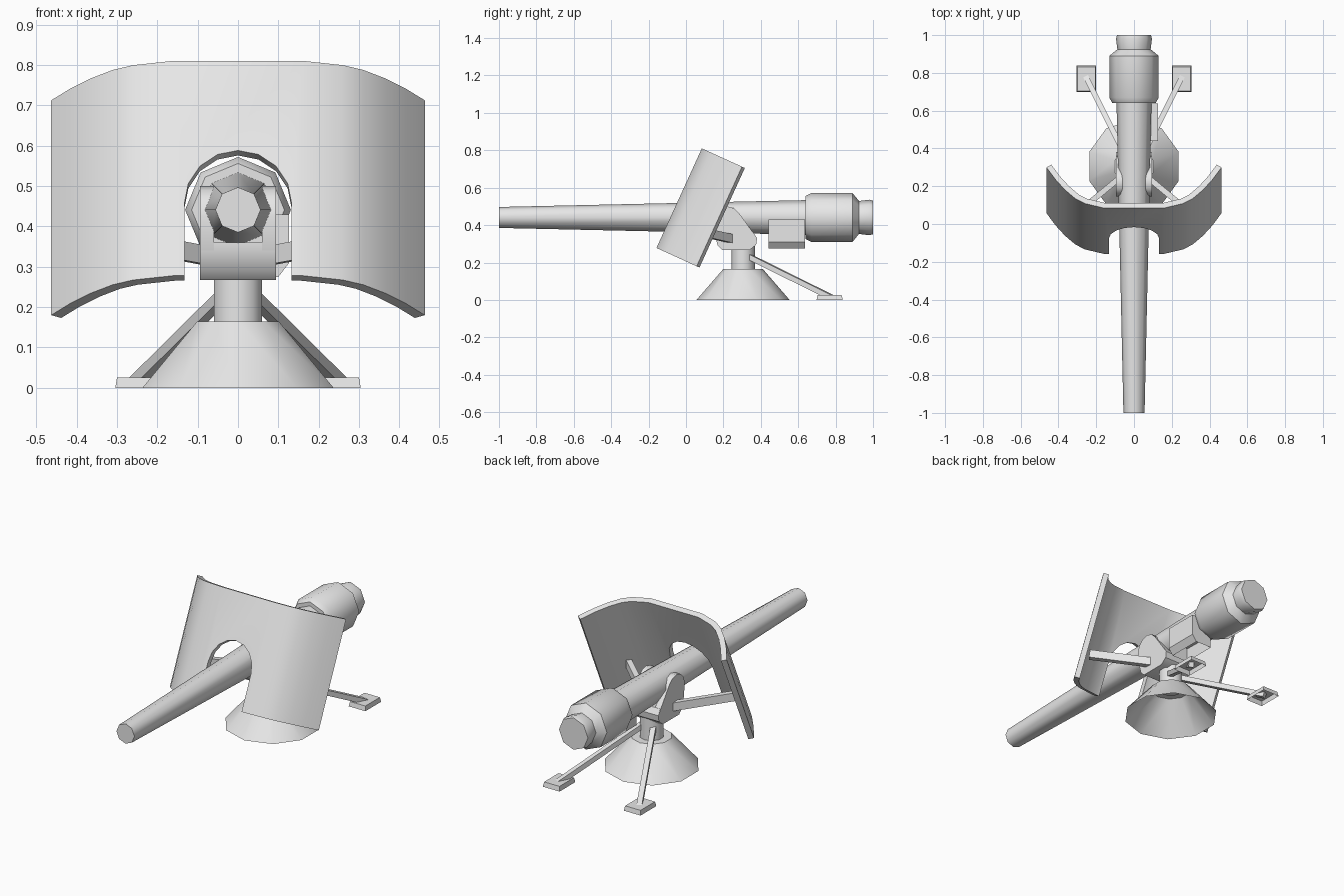
import bpy, bmesh, math
from mathutils import Vector, Matrix

cube = bpy.data.objects.get("Cube")
if cube:
    bpy.data.objects.remove(cube, do_unlink=True)

grey = bpy.data.materials.new("light grey metal")
grey.use_nodes = True
GREY = (0.8, 0.8, 0.8, 1)
grey.diffuse_color = GREY
grey.node_tree.nodes["Principled BSDF"].inputs["Base Color"].default_value = GREY


def finish(name, bm, smooth=None, solid=0, recalc=True):
    """Turn a bmesh into a named object, optionally thickened and smoothed."""
    if recalc:
        bmesh.ops.recalc_face_normals(bm, faces=bm.faces)
    mesh = bpy.data.meshes.new(name)
    bm.to_mesh(mesh)
    bm.free()
    mesh.materials.append(grey)
    obj = bpy.data.objects.new(name, mesh)
    bpy.context.collection.objects.link(obj)
    bpy.ops.object.select_all(action='DESELECT')
    obj.select_set(True)
    bpy.context.view_layer.objects.active = obj
    if solid:
        mod = obj.modifiers.new("thickness", 'SOLIDIFY')
        mod.thickness = solid
        mod.offset = -1
        mod.use_even_offset = True
        bpy.ops.object.modifier_apply(modifier=mod.name)
    if smooth:
        bpy.ops.object.shade_smooth_by_angle(angle=math.radians(smooth))
    return obj


def lathe(name, profile, sides, matrix, caps=(True, True), smooth=50):
    """Rings of (height, radius) with a vertex on local y, placed by matrix."""
    bm = bmesh.new()
    rings = []
    for h, r in profile:
        angles = [math.tau * i / sides for i in range(sides)]
        rings.append([bm.verts.new(matrix @ Vector((r * math.sin(a), r * math.cos(a), h)))
                      for a in angles])
    for low, high in zip(rings, rings[1:]):
        for i in range(sides):
            j = (i + 1) % sides
            bm.faces.new((low[i], low[j], high[j], high[i]))
    if caps[0]:
        bm.faces.new(rings[0])
    if caps[1]:
        bm.faces.new(rings[-1])
    return finish(name, bm, smooth)


def prism(name, outline, depth, to_point, smooth=None, skip=()):
    """Extrude a 2D outline between two depths; skip leaves side faces open."""
    bm = bmesh.new()
    ends = [[bm.verts.new(to_point(a, b, d)) for a, b in outline] for d in depth]
    n = len(outline)
    for ring in ends:
        bm.faces.new(ring)
    for i in range(n):
        if i not in skip:
            j = (i + 1) % n
            bm.faces.new((ends[0][i], ends[0][j], ends[1][j], ends[1][i]))
    return finish(name, bm, smooth)


def beam(name, start, end, width, height):
    """Rectangular bar between two points."""
    start, end = Vector(start), Vector(end)
    along = (end - start).normalized()
    side = along.cross(Vector((0, 0, 1))).normalized()
    up = side.cross(along)
    corners = [(-width / 2, -height / 2), (width / 2, -height / 2),
               (width / 2, height / 2), (-width / 2, height / 2)]
    return prism(name, corners, (0, (end - start).length),
                 lambda a, b, d: start + side * a + up * b + along * d)


# Barrel and breech lie along y
AXIS_Z = 0.441
along_y = Matrix.Translation((0, 0, AXIS_Z)) @ Matrix.Rotation(-math.pi / 2, 4, 'X')
lathe("barrel", [(-1, 0.056), (0.66, 0.093)], 8, along_y)
lathe("breech", [(0.64, 0.115), (0.67, 0.131), (0.89, 0.131), (0.925, 0.088),
                 (0.98, 0.095), (1.0, 0.09)], 8, along_y, smooth=46)

# Pedestal: open-bottomed cone and post
PED_Y = 0.305
at_pedestal = Matrix.Translation((0, PED_Y, 0))
lathe("pedestal_base", [(0, 0.249), (0.165, 0.106)], 10, at_pedestal, caps=(False, True))
lathe("pedestal_post", [(0.16, 0.063), (0.29, 0.063)], 10, at_pedestal)

# Cradle: solid base with two rounded cheeks
base = [(0.38, 0.33), (0.375, 0.295), (0.34, 0.267), (0.195, 0.267), (0.17, 0.29), (0.155, 0.34)]
as_side = lambda a, b, d: Vector((d, a, b))
prism("cradle_base", base + [(0.155, 0.36), (0.36, 0.36)], (-0.092, 0.092), as_side, smooth=40)
dome = [(0.22 + 0.075 * math.cos(math.radians(t)), 0.425 + 0.075 * math.sin(math.radians(t)))
        for t in range(180, 29, -30)]
for s, side in ((1, "left"), (-1, "right")):
    prism(f"cradle_cheek_{side}", base + dome, (0.06 * s, 0.094 * s), as_side, smooth=40)

# Ammunition box on the left flank, open underneath
box = [(0.0, 0.275), (0.1, 0.275), (0.127, 0.31), (0.127, 0.43), (0.0, 0.43)]
prism("side_box", box, (0.44, 0.637), lambda a, b, d: Vector((a, d, b)), skip=(0,))

# Shield: tilted curved plate with an arched opening
TILT = math.radians(24.5)
ORIGIN = Vector((0, -0.158, 0.278))
UP = Vector((0, math.sin(TILT), math.cos(TILT)))
BACK = Vector((0, math.cos(TILT), -math.sin(TILT)))
HEIGHT = 0.585
HALF = 0.133


def on_shield(x, depth, s):
    return ORIGIN + Vector((x, 0, 0)) + BACK * depth + UP * s


bm = bmesh.new()
arch = [(-HALF * math.cos(math.pi * i / 8), 0.196 + 0.145 * math.sin(math.pi * i / 8))
        for i in range(9)]
middle = [(-0.16, 0), (-HALF, 0)] + arch + [(HALF, 0), (0.16, 0), (0.16, HEIGHT), (-0.16, HEIGHT)]
verts = [bm.verts.new(on_shield(x, 0, s)) for x, s in middle]
bm.faces.new(verts)
curve = [(0.26, 0.026), (0.31, 0.054), (0.365, 0.105), (0.415, 0.165), (0.463, 0.236)]
for s, low, high in ((1, verts[-3], verts[-2]), (-1, verts[0], verts[-1])):
    for x, depth in curve:
        new_low = bm.verts.new(on_shield(s * x, depth, 0))
        new_high = bm.verts.new(on_shield(s * x, depth, HEIGHT))
        loop = (low, new_low, new_high, high)
        bm.faces.new(loop if s > 0 else loop[::-1])
        low, high = new_low, new_high
bm.normal_update()
for face in bm.faces:
    if face.normal.y > 0:
        face.normal_flip()
finish("shield", bm, smooth=35, solid=0.03, recalc=False)

# Mirrored shield arms, rear legs and hollow feet
for s, side in ((1, "left"), (-1, "right")):
    beam(f"shield_arm_{side}", (0.075 * s, 0.245, 0.327), (0.335 * s, 0.03, 0.375), 0.03, 0.046)
    beam(f"rear_leg_{side}", (0.035 * s, 0.34, 0.23), (0.255 * s, 0.78, 0.012), 0.028, 0.028)
    bm = bmesh.new()
    bmesh.ops.create_cube(bm, size=1)
    for v in bm.verts:
        k = 0.92 if v.co.z > 0 else 1
        v.co = Vector((0.252 * s + v.co.x * 0.104 * k, 0.768 + v.co.y * 0.14 * k,
                       (v.co.z + 0.5) * 0.026))
    bottom = [f for f in bm.faces if f.normal.z < -0.9 or f.calc_center_median().z < 0.001]
    bmesh.ops.delete(bm, geom=bottom, context='FACES_ONLY')
    finish(f"rear_foot_{side}", bm)
